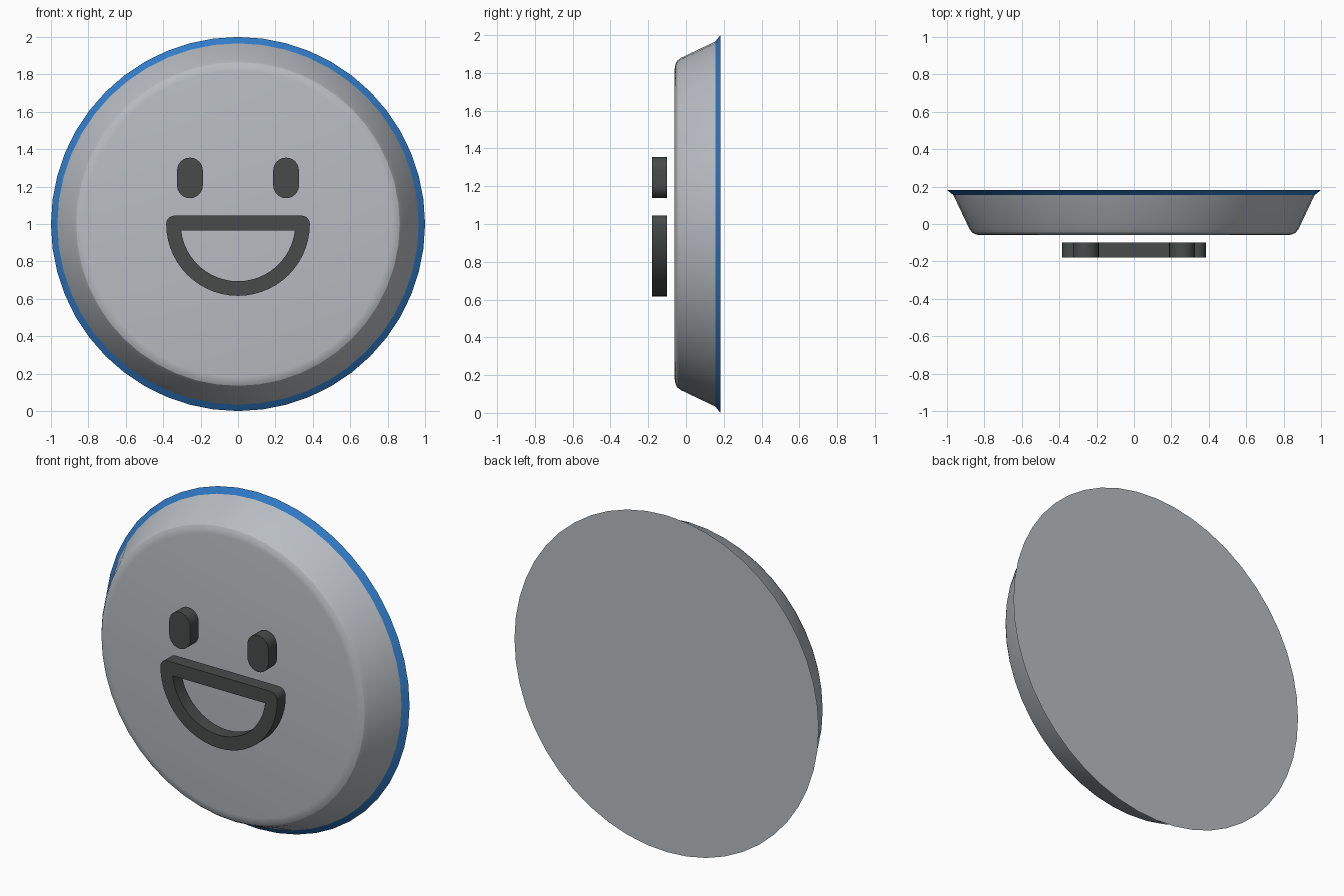
import bpy
import bmesh
from math import sin, cos, pi

cube = bpy.data.objects.get("Cube")
if cube:
    bpy.data.objects.remove(cube, do_unlink=True)

SIDES = 48


def material(name, rgb):
    mat = bpy.data.materials.new(name)
    mat.use_nodes = True
    mat.diffuse_color = (*rgb, 1)
    mat.node_tree.nodes["Principled BSDF"].inputs["Base Color"].default_value = (*rgb, 1)
    return mat


grey = material("light grey", (0.48, 0.51, 0.54))
blue = material("blue", (0.03, 0.2, 0.58))
dark = material("charcoal", (0.062, 0.07, 0.068))


def make_object(name, bm, mats, angle):
    bmesh.ops.recalc_face_normals(bm, faces=bm.faces)
    mesh = bpy.data.meshes.new(name)
    bm.to_mesh(mesh)
    bm.free()
    obj = bpy.data.objects.new(name, mesh)
    bpy.context.collection.objects.link(obj)
    for mat in mats:
        mesh.materials.append(mat)
    bpy.ops.object.select_all(action="DESELECT")
    obj.select_set(True)
    bpy.context.view_layer.objects.active = obj
    bpy.ops.object.shade_smooth_by_angle(angle=angle)
    return obj


def arc(cx, cz, r, start, end, steps):
    angles = [start + (end - start) * i / steps for i in range(steps + 1)]
    return [(cx + r * cos(a), cz + r * sin(a)) for a in angles]


def plate(name, outlines, front=-0.18, back=-0.1):
    """Extrude closed x-z outlines; a second outline becomes a hole."""
    bm = bmesh.new()
    edges = []
    for points in outlines:
        verts = [bm.verts.new((x, front, z)) for x, z in points]
        edges += [bm.edges.new((v, verts[i - 1])) for i, v in enumerate(verts)]
    bmesh.ops.triangle_fill(bm, edges=edges, use_beauty=True)
    extruded = bmesh.ops.extrude_face_region(bm, geom=bm.faces[:], use_keep_orig=True)
    moved = [g for g in extruded["geom"] if isinstance(g, bmesh.types.BMVert)]
    bmesh.ops.translate(bm, verts=moved, vec=(0, back - front, 0))
    return make_object(name, bm, [dark], pi / 6)


# Dished body: (radius, y) rings from the front face to the flared rim
profile = [(0.82, -0.06), (0.845, -0.056), (0.865, -0.046), (0.88, -0.026),
           (0.966, 0.155), (1.0, 0.182)]
bm = bmesh.new()
rings = [[bm.verts.new((r * cos(2 * pi * i / SIDES), y, 1 + r * sin(2 * pi * i / SIDES)))
          for i in range(SIDES)] for r, y in profile]
for k in range(len(rings) - 1):
    a, b = rings[k], rings[k + 1]
    for i in range(SIDES):
        face = bm.faces.new((a[i - 1], a[i], b[i], b[i - 1]))
        # The last band is the coloured rim
        face.material_index = int(k == len(rings) - 2)
bm.faces.new(rings[0])
bm.faces.new(rings[-1])
make_object("badge_body", bm, [grey, blue], pi / 7)

# Eyes: upright capsules
for name, x in (("left_eye", 0.257), ("right_eye", -0.257)):
    r = 0.069
    plate(name, [arc(x, 1.286, r, 0, pi, 12) + arc(x, 1.207, r, pi, 2 * pi, 12)])

# Mouth: half-round frame with softened top corners and a half-round opening
outer = (arc(0, 1.0, 0.384, pi, 2 * pi, 28)
         + arc(0.339, 1.0, 0.045, 0, pi / 2, 6)[1:]
         + arc(-0.339, 1.0, 0.045, pi / 2, pi, 6)[:-1])
inner = arc(0, 1.0, 0.306, pi + 0.115, 2 * pi - 0.115, 24)
plate("mouth", [outer, inner])
